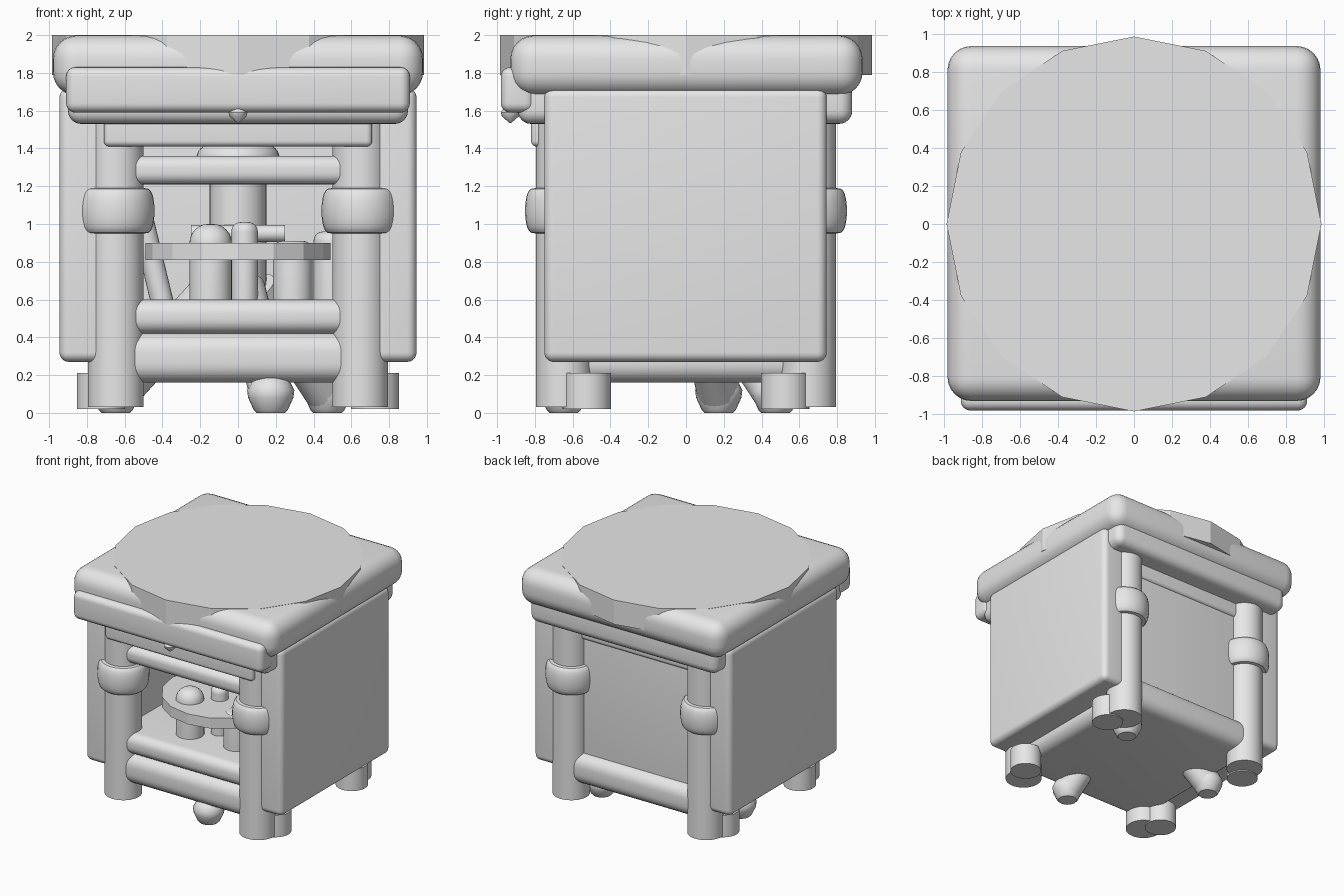
import bpy, bmesh
from math import sin, cos, pi, radians
from mathutils import Vector

cube = bpy.data.objects.get("Cube")
if cube:
    bpy.data.objects.remove(cube)

GREY = (0.8, 0.8, 0.8, 1)
grey = bpy.data.materials.new("light_grey")
grey.diffuse_color = GREY
grey.use_nodes = True
grey.node_tree.nodes["Principled BSDF"].inputs["Base Color"].default_value = GREY


def finish(name, bm, smooth=True):
    bmesh.ops.recalc_face_normals(bm, faces=bm.faces)
    mesh = bpy.data.meshes.new(name)
    bm.to_mesh(mesh)
    bm.free()
    mesh.materials.append(grey)
    obj = bpy.data.objects.new(name, mesh)
    bpy.context.collection.objects.link(obj)
    if smooth:
        bpy.ops.object.select_all(action='DESELECT')
        obj.select_set(True)
        bpy.context.view_layer.objects.active = obj
        bpy.ops.object.shade_smooth_by_angle(angle=radians(35))
    return obj


def box(name, x, y, z, round_by):
    """Rounded box from (low, high) ranges."""
    bm = bmesh.new()
    bmesh.ops.create_cube(bm, size=1)
    for v in bm.verts:
        v.co = [(lo + hi) / 2 + c * (hi - lo) for c, (lo, hi) in zip(v.co, (x, y, z))]
    bmesh.ops.bevel(bm, geom=bm.edges[:], offset=round_by, segments=6,
                    profile=0.5, affect='EDGES')
    return finish(name, bm)


def lathe(name, profile, x, y, sides=32, smooth=True):
    """Capped solid of revolution about a vertical axis; profile is (radius, z)."""
    bm = bmesh.new()
    rings = [[bm.verts.new((x + r * cos(2 * pi * i / sides), y + r * sin(2 * pi * i / sides), z))
              for i in range(sides)] for r, z in profile]
    for a, b in zip(rings, rings[1:]):
        for i in range(sides):
            j = (i + 1) % sides
            bm.faces.new((a[i], a[j], b[j], b[i]))
    bm.faces.new(rings[0])
    bm.faces.new(rings[-1])
    return finish(name, bm, smooth)


def rod(name, start, end, r1, r2):
    """Tapered rod between two points."""
    start, end = Vector(start), Vector(end)
    bm = bmesh.new()
    bmesh.ops.create_cone(bm, cap_ends=True, segments=24, radius1=r1, radius2=r2,
                          depth=(end - start).length)
    turn = (end - start).to_track_quat('Z', 'Y').to_matrix()
    bmesh.ops.rotate(bm, verts=bm.verts, matrix=turn)
    bmesh.ops.translate(bm, verts=bm.verts, vec=(start + end) / 2)
    return finish(name, bm)


def domed(radius, bottom, top, dome):
    """Profile of a post with a rounded top."""
    arc = [(radius - dome + dome * cos(a * pi / 12), top - dome + dome * sin(a * pi / 12))
           for a in range(7)]
    return [(radius, bottom)] + arc


# Table top and the round slab set into it
box("table_top", (-.98, .98), (-.93, .935), (1.68, 1.998), .125)
lathe("round_top", [(.985, 1.79), (.985, 2)], 0, 0, 16, smooth=False)

# Apron, drawer and knob
box("apron", (-.9, .9), (-.89, .88), (1.53, 1.78), .07)
box("drawer_front", (-.91, .91), (-.98, -.8), (1.59, 1.83), .05)
box("under_apron", (-.71, .71), (-.82, .7), (1.41, 1.6), .03)
lathe("knob", [(.005, 1.535), (.045, 1.57), (.05, 1.59), (.035, 1.615), (.005, 1.65)], 0, -.93, 16)

# Side and back panels
for side, word in ((-1, "right"), (1, "left")):
    box(word + "_panel", tuple(sorted((side * .64, side * .945))), (-.75, .745), (.27, 1.72), .05)
box("back_panel", (-.68, .68), (.58, .68), (.36, 1.6), .02)

# Base, floor and front rail
box("base", (-.71, .71), (-.755, .755), (.16, .425), .1)
box("floor", (-.7, .7), (-.75, .66), (.42, .6), .075)
box("front_rail", (-.7, .7), (-.75, -.6), (1.21, 1.36), .06)

# Legs with rounded collars and offset feet
collar = [(.15 + .055 * sin(pi * i / 12) ** .6, 1.07 - .12 * cos(pi * i / 12)) for i in range(13)]
for sx in (-1, 1):
    for sy in (-1, 1):
        word = ("front_" if sy < 0 else "back_") + ("right_" if sx < 0 else "left_")
        lathe(word + "leg", [(.148, .03), (.148, 1.6)], sx * .647, sy * .647)
        lathe(word + "collar", collar, sx * .647, sy * .647)
        lathe(word + "foot", [(.128, .02), (.128, .21)], sx * .725, sy * .525)

# Three splayed feet carrying a central column
for n, angle in enumerate((45, 165, 285)):
    a = radians(angle)
    x, y = .67 * cos(a), .67 * sin(a)
    lathe(f"splayed_foot_{n + 1}",
          [(.075, 0), (.09, .015), (.12, .08), (.125, .12), (.1, .17), (.05, .2), (.01, .21)], x, y, 20)
    rod(f"splayed_leg_{n + 1}", (x, y, .09), (x * .2, y * .2, .66), .11, .11)
lathe("column", [(.15, .5), (.15, 1.37)], 0, .1)
lathe("column_cap", domed(.22, 1.34, 1.42, .07), 0, .1)
rod("cross_bar", (-.25, -.05, .95), (.25, -.05, .95), .045, .045)

# Inner tray with posts
lathe("tray", [(.49, .81), (.49, .9)], 0, -.2, 16, smooth=False)
lathe("front_post", domed(.112, .58, 1.0, .1), -.145, -.45)
lathe("side_post", domed(.105, .58, .91, .05), .29, -.43)
lathe("middle_post", domed(.07, .58, 1.01, .05), .035, -.3)
lathe("corner_post", domed(.1, .58, .96, .05), .5, .2)
rod("slanted_brace", (-.4, .1, .58), (-.53, .1, 1.12), .06, .06)
